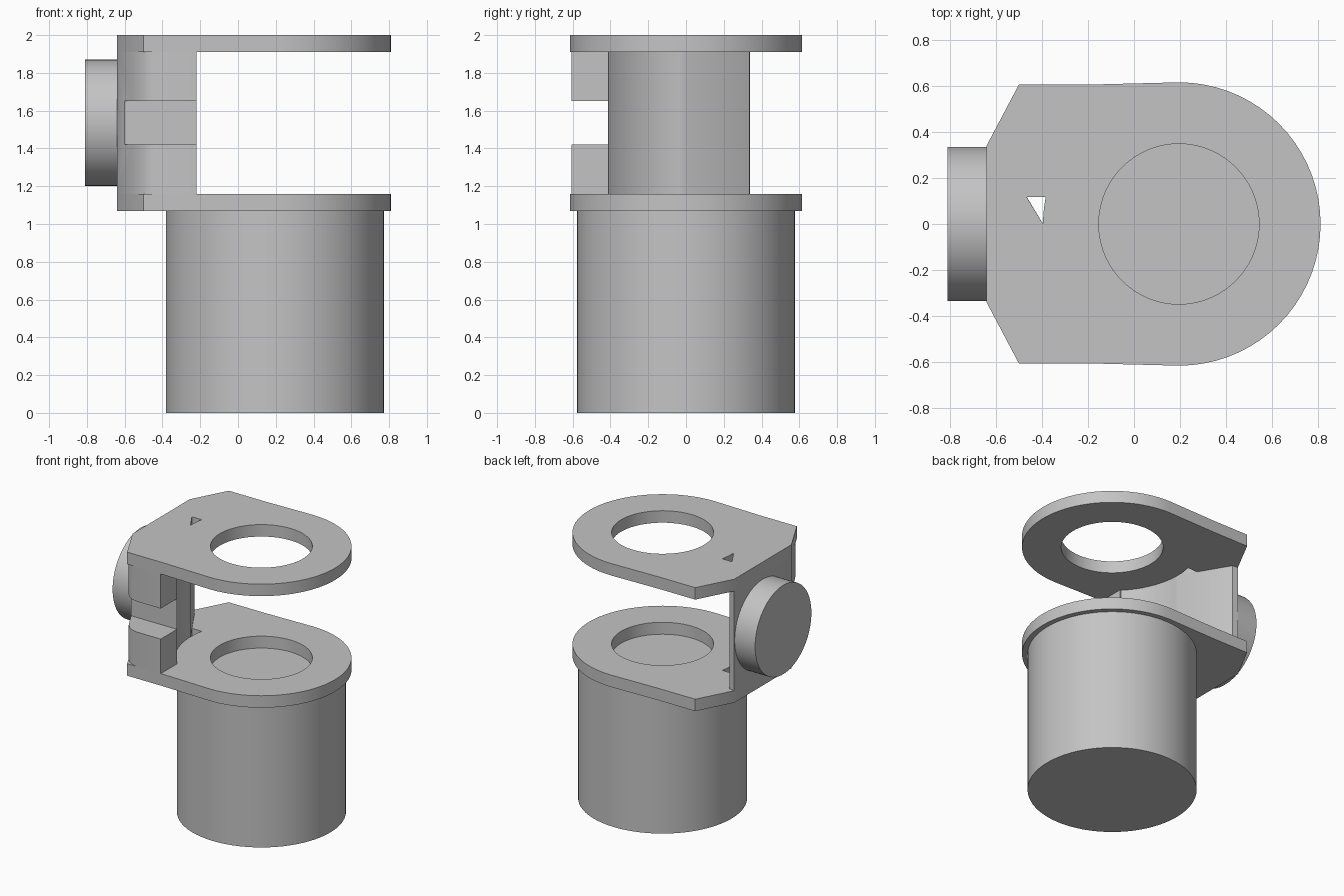
import bpy
import bmesh
from math import cos, sin, radians

cube = bpy.data.objects.get("Cube")
if cube:
    bpy.data.objects.remove(cube, do_unlink=True)

grey = bpy.data.materials.new("plain grey")
grey.use_nodes = True
grey.diffuse_color = (0.55, 0.55, 0.55, 1)
grey.node_tree.nodes["Principled BSDF"].inputs["Base Color"].default_value = grey.diffuse_color

AXIS = 0.195      # x of the main vertical axis
INNER = 0.59      # radius of the clamp's hollow inner face
SLOT = 0.117      # half width of the plate slots
LOW = (1.07, 1.16)
HIGH = (1.91, 2.0)


def arc(radius, start, end, steps, cx=AXIS, cy=0):
    angles = [radians(start + (end - start) * i / steps) for i in range(steps + 1)]
    return [(cx + radius * cos(a), cy + radius * sin(a)) for a in angles]


def extrude(name, profile, bottom, top):
    """Solid prism from a plan outline."""
    bm = bmesh.new()
    face = bm.faces.new([bm.verts.new((x, y, bottom)) for x, y in profile])
    made = bmesh.ops.extrude_face_region(bm, geom=[face])["geom"]
    verts = [g for g in made if isinstance(g, bmesh.types.BMVert)]
    bmesh.ops.translate(bm, verts=verts, vec=(0, 0, top - bottom))
    bmesh.ops.recalc_face_normals(bm, faces=bm.faces)
    mesh = bpy.data.meshes.new(name)
    bm.to_mesh(mesh)
    bm.free()
    mesh.materials.append(grey)
    obj = bpy.data.objects.new(name, mesh)
    bpy.context.collection.objects.link(obj)
    return obj


def activate(obj):
    bpy.ops.object.select_all(action="DESELECT")
    obj.select_set(True)
    bpy.context.view_layer.objects.active = obj


def cut(obj, cutter):
    activate(obj)
    mod = obj.modifiers.new("cut", "BOOLEAN")
    mod.operation = "DIFFERENCE"
    mod.solver = "EXACT"
    mod.object = cutter
    bpy.ops.object.modifier_apply(modifier=mod.name)
    bpy.data.objects.remove(cutter, do_unlink=True)


def smooth(obj):
    activate(obj)
    bpy.ops.object.shade_smooth_by_angle(angle=radians(30))


# Main cylinder
smooth(extrude("main_cylinder", arc(0.577, 0, 355, 71), 0, LOW[0]))

# Two matching plates with a round hole and a slot at the straight end
plate = [(-0.64, -SLOT), (-0.64, -0.34), (-0.5, -0.605), (-0.2, -0.605)]
plate += arc(0.615, -90, 90, 36)
plate += [(-0.2, 0.605), (-0.5, 0.605), (-0.64, 0.34), (-0.64, SLOT)]
plate += arc(INNER, 168.6, 191.4, 6)

# Tabs of the clamp filling the slots, leaving a small corner gap
tab = [(-0.64, SLOT), (-0.64, -SLOT)] + arc(INNER, 191.4, 180, 3) + [(-0.466, SLOT)]

for name, (bottom, top) in (("lower", LOW), ("upper", HIGH)):
    obj = extrude(name + "_plate", plate, bottom, top)
    cut(obj, extrude("hole_cutter", arc(0.348, 0, 355, 71), bottom - 0.1, top + 0.1))
    smooth(obj)
    smooth(extrude(name + "_tab", tab, bottom, top))

# Clamp column: rounded outer corner, hollow inner face, slanted back face
column = [(-0.64, 0.34), (-0.64, -0.34), (-0.555, -0.5)]
column += [(-0.53, -0.543), (-0.5, -0.573), (-0.465, -0.595), (-0.42, -0.605)]
column += [(-0.22, -0.605), (-0.22, -0.41)]
column += arc(INNER, 224, 180, 12) + [(-0.595, 0.335)]
clamp = extrude("clamp_column", column, LOW[1], HIGH[0])
groove = [(-0.9, -0.9), (0, -0.9), (0, -0.412), (-0.9, -0.412)]
cut(clamp, extrude("groove_cutter", groove, 1.42, 1.65))
smooth(clamp)

# Round knob on the outer wall
knob = extrude("side_knob", arc(0.335, 0, 355, 71, cx=0), -0.085, 0.085)
knob.rotation_euler.y = radians(90)
knob.location = (-0.725, 0, 1.535)
smooth(knob)
